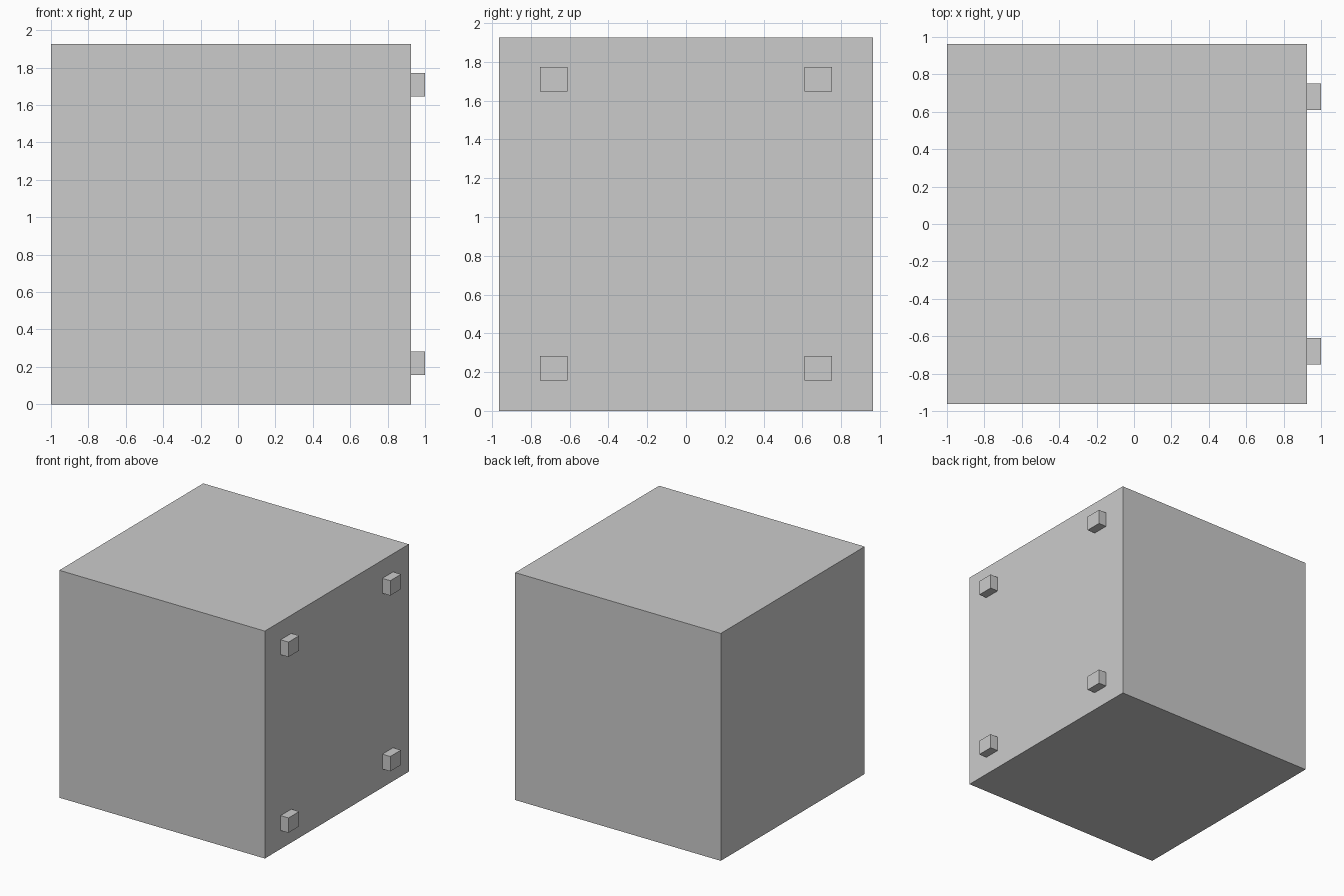
import bpy

if "Cube" in bpy.data.objects:
    bpy.data.objects.remove(bpy.data.objects["Cube"])

SIZE = 1.926          # edge of the cube body
FACE_X = -1 + SIZE    # side that carries the feet


def box(name, lo, hi):
    bpy.ops.mesh.primitive_cube_add(size=1, location=[(a + b) / 2 for a, b in zip(lo, hi)])
    ob = bpy.context.object
    ob.name = name
    ob.scale = [b - a for a, b in zip(lo, hi)]
    bpy.ops.object.transform_apply(location=False, rotation=False, scale=True)
    return ob


# Cube body
box("cabinet_body", (-1, -SIZE / 2, 0), (FACE_X, SIZE / 2, SIZE))

# Four small feet on the right side
for y_name, y in (("front", -0.681), ("back", 0.681)):
    for z_name, z in (("lower", 0.22), ("upper", SIZE - 0.217)):
        box(f"{z_name}_{y_name}_foot",
            (FACE_X, y - 0.0715, z - 0.063), (1, y + 0.0715, z + 0.063))
